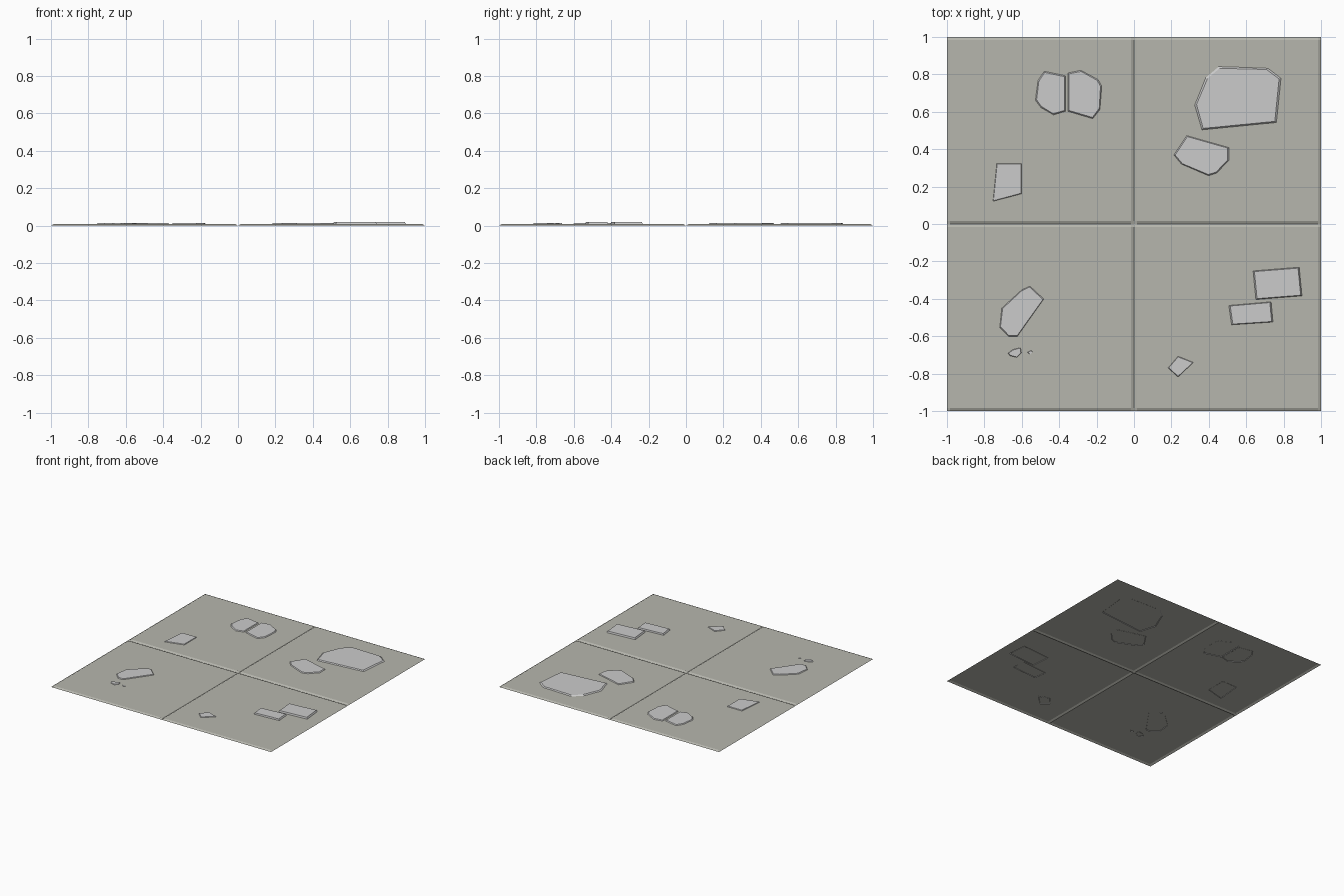
import bpy, bmesh
from mathutils import Vector

if "Cube" in bpy.data.objects:
    bpy.data.objects.remove(bpy.data.objects["Cube"])

FLOOR, EDGE = 0.008, 0.016


def make_object(name, bm, mat=None):
    bmesh.ops.recalc_face_normals(bm, faces=bm.faces)
    if sum(f.normal.z for f in bm.faces) < 0:
        bmesh.ops.reverse_faces(bm, faces=bm.faces)
    me = bpy.data.meshes.new(name)
    bm.to_mesh(me)
    bm.free()
    ob = bpy.data.objects.new(name, me)
    bpy.context.collection.objects.link(ob)
    if mat:
        me.materials.append(mat)
    return ob


# paving slab: sheet that dips to z = 0 at the rim and along the joints
slab_mat = bpy.data.materials.new("dull_stone")
slab_mat.diffuse_color = (0.47, 0.47, 0.42, 1)
slab_mat.use_nodes = True
slab_mat.node_tree.nodes["Principled BSDF"].inputs["Base Color"].default_value = slab_mat.diffuse_color


def paving(name, cx, cy):
    bm = bmesh.new()
    q = [-0.5, -0.5 + EDGE, 0.5 - EDGE, 0.5]
    v = [[bm.verts.new((cx + x, cy + y, 0 if 0.5 in (abs(x), abs(y)) else FLOOR))
          for y in q] for x in q]
    for i in range(3):
        for j in range(3):
            bm.faces.new((v[i][j], v[i + 1][j], v[i + 1][j + 1], v[i][j + 1]))
    make_object(name, bm, slab_mat)


for cx in (-0.5, 0.5):
    for cy in (-0.5, 0.5):
        paving("floor_slab", cx, cy)


# raised stone chip: outline with a sloping rim and flat top, open underneath
def chip(name, top, rim, outline):
    pts = [Vector(p) for p in outline]
    centre = sum(pts, Vector((0, 0))) / len(pts)
    bm = bmesh.new()
    low, high = [], []
    for p in pts:
        d = (centre - p).normalized()
        t = p + d * rim
        low.append(bm.verts.new((p.x, p.y, 0.005)))
        high.append(bm.verts.new((t.x, t.y, top)))
    n = len(pts)
    for i in range(n):
        k = (i + 1) % n
        bm.faces.new((low[i], low[k], high[k], high[i]))
    bm.faces.new(high)
    make_object(name, bm)


chip("split_stone_left", 0.014, 0.010, [
    (-.48, .82), (-.365, .795), (-.365, .60), (-.43, .58), (-.50, .62), (-.53, .66), (-.515, .77)])
chip("split_stone_right", 0.014, 0.010, [
    (-.355, .81), (-.285, .825), (-.19, .775), (-.17, .74), (-.18, .61), (-.22, .56), (-.355, .60)])
chip("large_stone", 0.015, 0.015, [
    (.38, .785), (.45, .845), (.72, .835), (.79, .78), (.765, .54), (.36, .50), (.32, .635)])
chip("medium_stone", 0.014, 0.010, [
    (.28, .475), (.51, .41), (.51, .34), (.445, .27), (.40, .255), (.25, .32), (.21, .37)])
chip("square_stone", 0.013, 0.006, [
    (-.735, .325), (-.60, .325), (-.60, .16), (-.755, .12)])
chip("long_stone", 0.014, 0.008, [
    (-.60, -.35), (-.555, -.33), (-.48, -.40), (-.625, -.605), (-.67, -.605), (-.72, -.555), (-.71, -.45)])
chip("small_pebble", 0.013, 0.005, [
    (-.65, -.67), (-.605, -.66), (-.60, -.69), (-.625, -.715), (-.665, -.705), (-.675, -.69)])
chip("tiny_pebble", 0.012, 0.003, [
    (-.57, -.685), (-.55, -.675), (-.54, -.685), (-.555, -.70)])
chip("kite_stone", 0.013, 0.006, [
    (.235, -.705), (.32, -.74), (.235, -.82), (.18, -.77)])
chip("upper_brick", 0.020, 0.010, [
    (.635, -.25), (.885, -.23), (.90, -.385), (.65, -.405)])
chip("lower_brick", 0.019, 0.010, [
    (.505, -.435), (.735, -.415), (.745, -.525), (.52, -.54)])
